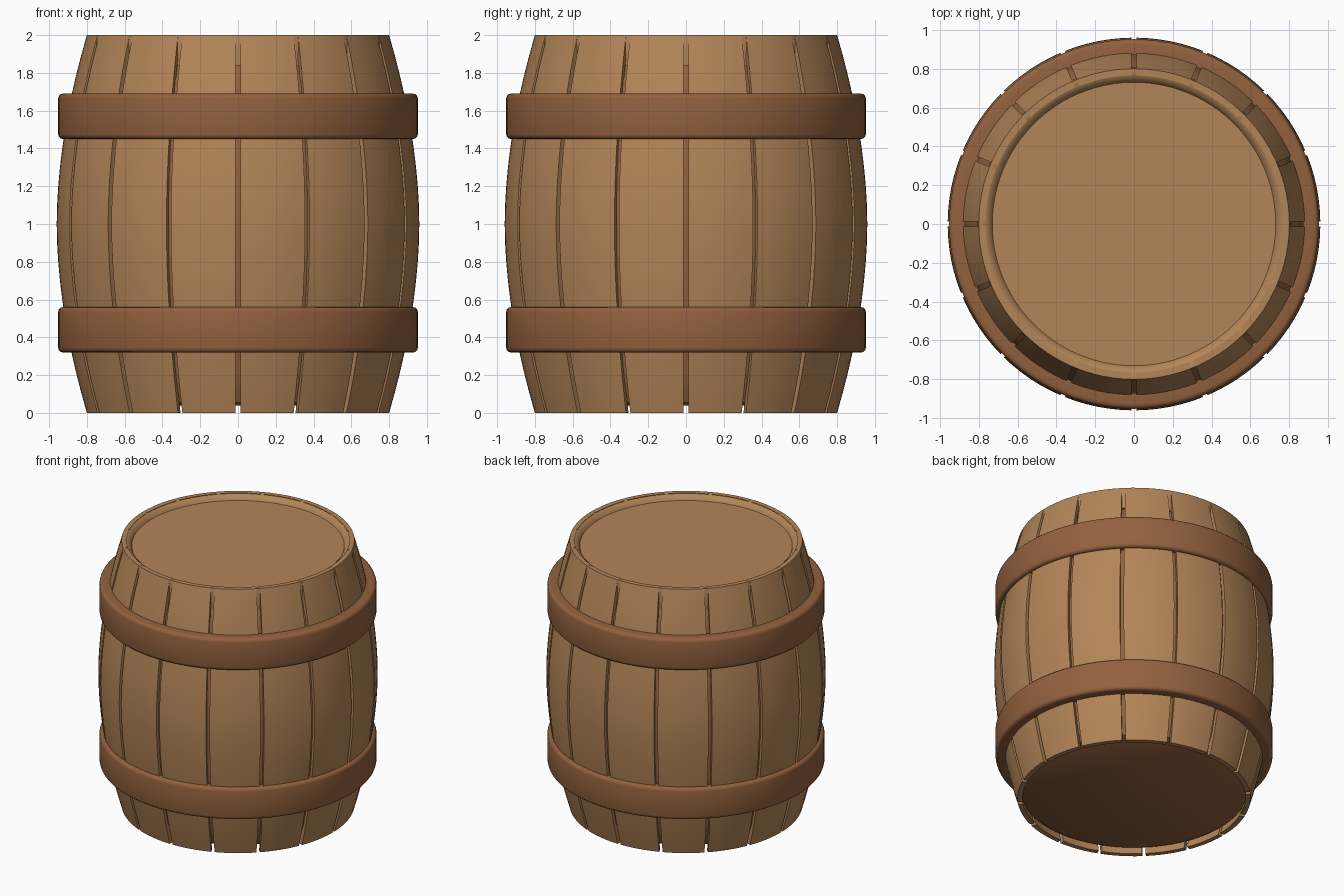
import bpy, bmesh, math

if "Cube" in bpy.data.objects:
    bpy.data.objects.remove(bpy.data.objects["Cube"])

STAVES = 16


def material(name, color):
    m = bpy.data.materials.new(name)
    m.diffuse_color = color
    m.use_nodes = True
    m.node_tree.nodes["Principled BSDF"].inputs["Base Color"].default_value = m.diffuse_color
    return m


wood = material("wood", (0.45, 0.235, 0.098, 1))
dark = material("dark_wood", (0.29, 0.12, 0.048, 1))


def finish(bm, name, mat):
    bmesh.ops.recalc_face_normals(bm, faces=bm.faces)
    me = bpy.data.meshes.new(name)
    bm.to_mesh(me)
    bm.free()
    ob = bpy.data.objects.new(name, me)
    bpy.context.collection.objects.link(ob)
    me.materials.append(mat)
    bpy.ops.object.select_all(action='DESELECT')
    ob.select_set(True)
    bpy.context.view_layer.objects.active = ob
    bpy.ops.object.shade_smooth_by_angle(angle=math.radians(35))
    return ob


def lathe(name, profile, mat, closed=False, steps=96):
    """Revolve (radius, z) points; open profiles get flat end caps."""
    bm = bmesh.new()
    rings = [[bm.verts.new((r * math.cos(a), r * math.sin(a), z))
              for a in (2 * math.pi * i / steps for i in range(steps))]
             for r, z in profile]
    pairs = list(zip(rings, rings[1:]))
    if closed:
        pairs.append((rings[-1], rings[0]))
    else:
        bm.faces.new(rings[0])
        bm.faces.new(rings[-1])
    for a, b in pairs:
        for i in range(steps):
            j = (i + 1) % steps
            bm.faces.new((a[i], a[j], b[j], b[i]))
    return finish(bm, name, mat)


def bulge(z):
    return 0.96 - 0.16 * abs(z - 1) ** 1.85


# Curved staves separated by narrow slots
bm = bmesh.new()
THICK, HALF_GAP, ROWS, COLS = 0.035, 0.0125, 20, 6
for s in range(STAVES):
    mid = 2 * math.pi * (s + 0.5) / STAVES

    def point(row, col, inset):
        z = 2 * row / ROWS
        r = bulge(z) - inset
        half = math.pi / STAVES - HALF_GAP / r
        a = mid + half * (2 * col / COLS - 1)
        return bm.verts.new((r * math.cos(a), r * math.sin(a), z))

    # Section loop: outer face left to right, then inner face back
    loops = [[point(i, c, 0) for c in range(COLS + 1)] +
             [point(i, c, THICK) for c in range(COLS, -1, -1)]
             for i in range(ROWS + 1)]
    n = len(loops[0])
    for a, b in zip(loops, loops[1:]):
        for i in range(n):
            j = (i + 1) % n
            bm.faces.new((a[i], a[j], b[j], b[i]))
    for lp in (loops[0], loops[-1]):
        for c in range(COLS):
            bm.faces.new((lp[c], lp[c + 1], lp[n - 2 - c], lp[n - 1 - c]))
finish(bm, "staves", wood)

# Dark inner core seen through the slots, with a softened lower edge
core = [(0.75, 0.04), (0.775, 0.055), (0.795, 0.10)]
core += [(bulge(z) - 0.025, z) for z in (0.17 + 0.0835 * i for i in range(20))]
core += [(0.79, 1.84)]
lathe("inner_core", core, dark)

# Lid with rounded rim and recessed top panel
lathe("lid", [(0.80, 1.84), (0.807, 1.965), (0.80, 2.0), (0.785, 2.0),
              (0.768, 1.997), (0.752, 1.988), (0.738, 1.975), (0.73, 1.96)], wood)

# Two rounded hoops
for name, zc in (("lower_hoop", 0.44), ("upper_hoop", 1.57)):
    h, R, b = 0.12, 0.952, 0.025
    section = [(0.87, zc - h)]
    for sign, angles in ((-1, (90, 60, 30, 0)), (1, (0, 30, 60, 90))):
        for t in map(math.radians, angles):
            section.append((R - b + b * math.cos(t),
                            zc + sign * (h - b + b * math.sin(t))))
    section.append((0.87, zc + h))
    lathe(name, section, dark, closed=True)
